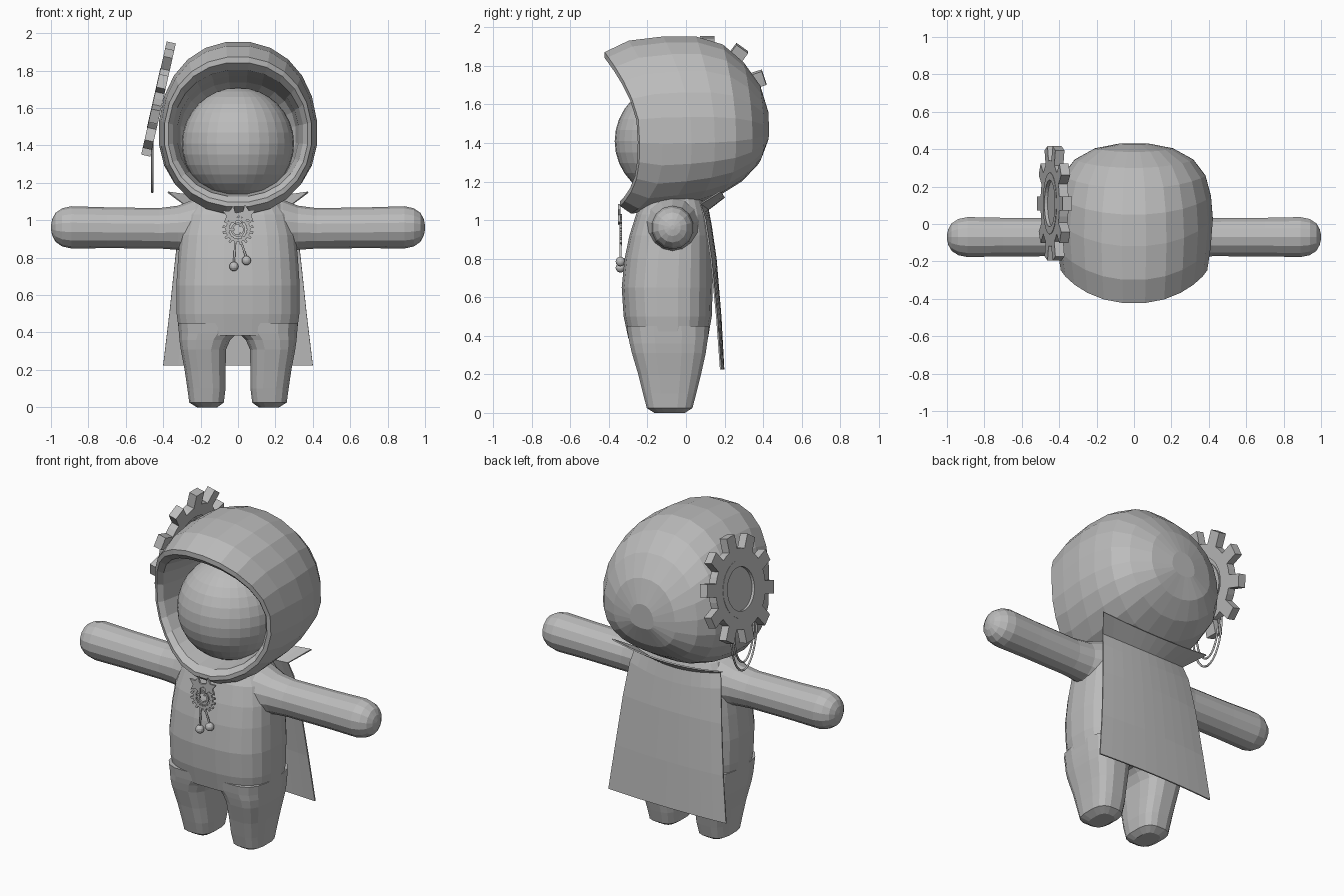
import bpy, bmesh, math
from mathutils import Vector, Matrix

if "Cube" in bpy.data.objects:
    bpy.data.objects.remove(bpy.data.objects["Cube"])

grey = bpy.data.materials.new("plain grey")
grey.diffuse_color = (0.5, 0.5, 0.5, 1)
grey.use_nodes = True
grey.node_tree.nodes["Principled BSDF"].inputs["Base Color"].default_value = grey.diffuse_color


def finish(name, bm, mirror=False, thickness=0.0):
    bmesh.ops.recalc_face_normals(bm, faces=bm.faces)
    me = bpy.data.meshes.new(name)
    bm.to_mesh(me)
    bm.free()
    me.materials.append(grey)
    ob = bpy.data.objects.new(name, me)
    bpy.context.collection.objects.link(ob)
    if mirror:
        ob.modifiers.new("mirror", 'MIRROR')
    if thickness:
        s = ob.modifiers.new("thickness", 'SOLIDIFY')
        s.thickness = thickness
        s.offset = 0
    return ob


def loft(bm, rings):
    """Skin closed rings of points and cap both ends."""
    rows = [[bm.verts.new(p) for p in r] for r in rings]
    n = len(rows[0])
    for a, b in zip(rows, rows[1:]):
        for i in range(n):
            j = (i + 1) % n
            bm.faces.new((a[i], a[j], b[j], b[i]))
    bm.faces.new(rows[0])
    bm.faces.new(rows[-1])


def oval(n, power):
    """Unit superellipse points."""
    out = []
    for i in range(n):
        a = 2 * math.pi * (i + 0.5) / n
        c, s = math.cos(a), math.sin(a)
        out.append((math.copysign(abs(c) ** (2 / power), c),
                    math.copysign(abs(s) ** (2 / power), s)))
    return out


def level(z, x0, x1, y0, y1, n, power):
    return [((x0 + x1) / 2 + u * (x1 - x0) / 2, (y0 + y1) / 2 + v * (y1 - y0) / 2, z)
            for u, v in oval(n, power)]


# Torso
bm = bmesh.new()
loft(bm, [level(z, -w, w, y0, y1, 24, 2.8) for z, w, y0, y1 in (
    (0.385, .315, -.30, .115), (0.5, .33, -.325, .135), (0.65, .332, -.335, .14),
    (0.8, .322, -.32, .14), (0.92, .31, -.295, .135), (1.03, .28, -.26, .115),
    (1.10, .23, -.22, .09), (1.15, .17, -.18, .05))])
finish("torso", bm)

# Legs
bm = bmesh.new()
loft(bm, [level(*s, 16, 3) for s in (
    (0, .11, .22, -.165, -.005), (.025, .075, .262, -.205, .035), (.1, .065, .272, -.225, .055),
    (.2, .065, .287, -.25, .08), (.31, .062, .308, -.283, .105), (.36, .04, .315, -.295, .112),
    (.395, .005, .318, -.302, .118), (.45, .0, .322, -.31, .12))])
finish("legs", bm, mirror=True)

# Arms
bm = bmesh.new()
loft(bm, [[(x, -.07 + r * .97 * u, zc + r * v) for u, v in oval(14, 2)] for x, r, zc in (
    (.12, .18, .965), (.24, .145, .965), (.32, .118, .96), (.42, .108, .957), (.7, .109, .96),
    (.89, .113, .962), (.94, .102, .962), (.975, .078, .962), (.993, .045, .962), (1, .012, .962))])
finish("arms", bm, mirror=True)


# Hood: rings run from inside the face opening, over the rim, to the back
def hood_ring(rx, yt, zt, ym, yb, zb, n=24):
    zm, pts = 1.46, []
    for u, v in oval(n, 2.15):
        if v > 0:
            pts.append((rx * u, ym + (yt - ym) * v ** 1.7, zm + (zt - zm) * v))
        else:
            pts.append((rx * u, ym + (yb - ym) * abs(v) ** 4, zm + (zm - zb) * v))
    return pts


bm = bmesh.new()
loft(bm, [hood_ring(*s) for s in (
    (.20, .20, 1.65, .20, .20, 1.27), (.31, .05, 1.74, .05, .05, 1.16),
    (.325, -.20, 1.775, -.12, -.18, 1.14), (.35, -.38, 1.805, -.225, -.31, 1.125),
    (.375, -.425, 1.845, -.25, -.345, 1.095), (.395, -.425, 1.875, -.24, -.345, 1.07),
    (.413, -.30, 1.935, -.12, -.29, 1.03), (.425, -.12, 1.957, .03, -.14, 1.05),
    (.415, .05, 1.957, .15, .04, 1.08), (.385, .19, 1.915, .26, .17, 1.125),
    (.32, .30, 1.82, .345, .29, 1.20), (.21, .385, 1.70, .405, .375, 1.29),
    (.08, .428, 1.56, .43, .425, 1.41))])
finish("hood", bm)

# Face ball
bm = bmesh.new()
bmesh.ops.create_uvsphere(bm, u_segments=32, v_segments=16, radius=.3,
                          matrix=Matrix.Translation((0, -.07, 1.41)))
finish("face_ball", bm)


# Flat ring with block teeth, lying in XY before placing
def gear(bm, m, r_in, r_out, r_tip, teeth, thick, tooth_frac, seg=40):
    def circle(r, z):
        return [bm.verts.new(m @ Vector((r * math.cos(2 * math.pi * i / seg),
                                         r * math.sin(2 * math.pi * i / seg), z))) for i in range(seg)]
    h = thick / 2
    loops = [circle(r_in, -h), circle(r_out, -h), circle(r_out, h), circle(r_in, h)]
    for a, b in zip(loops, loops[1:] + loops[:1]):
        for i in range(seg):
            j = (i + 1) % seg
            bm.faces.new((a[i], a[j], b[j], b[i]))
    width = 2 * math.pi * r_out / teeth * tooth_frac
    for k in range(teeth):
        rot = Matrix.Rotation(2 * math.pi * (k + .5) / teeth, 4, 'Z')
        size = Matrix.Diagonal((r_tip - r_out + .02, width, thick, 1))
        bmesh.ops.create_cube(bm, size=1, matrix=m @ rot @ Matrix.Translation(
            ((r_tip + r_out - .02) / 2, 0, 0)) @ size)


# Side gear with recessed disc
place = Matrix.Translation((-.425, .11, 1.648)) @ \
    Vector((-.975, 0, .22)).to_track_quat('Z', 'Y').to_matrix().to_4x4()
bm = bmesh.new()
gear(bm, place, .155, .23, .31, 10, .05, .52)
finish("side_gear", bm)
bm = bmesh.new()
gear(bm, place @ Matrix.Translation((0, 0, .012)), .125, .165, .165, 1, .03, .02)
bmesh.ops.create_cone(bm, cap_ends=True, segments=40, radius1=.127, radius2=.127, depth=.02,
                      matrix=place)
finish("gear_disc", bm)


# Thin round tube along points
def tube(name, pts, r):
    cu = bpy.data.curves.new(name, 'CURVE')
    cu.dimensions = '3D'
    cu.bevel_depth = r
    cu.bevel_resolution = 1
    sp = cu.splines.new('POLY')
    sp.points.add(len(pts) - 1)
    for p, q in zip(sp.points, pts):
        p.co = (*q, 1)
    cu.materials.append(grey)
    bpy.context.collection.objects.link(bpy.data.objects.new(name, cu))


# Loops hanging under the side gear
for name, half, depth in (("outer_loop", .125, .26), ("inner_loop", .095, .21)):
    tube(name, [(-.458, .09 + half * math.cos(math.pi * i / 16),
                 1.41 - depth * math.sin(math.pi * i / 16)) for i in range(17)], .006)

# Cape with flared collar
bm = bmesh.new()
rows = []
for z, w, y, bow in ((.225, .40, .195, .015), (.5, .367, .18, .02), (.8, .335, .155, .025),
                     (1.0, .31, .13, .03), (1.085, .29, .115, .04), (1.15, .375, .20, .02)):
    rows.append([bm.verts.new((w * t, y - bow * t * t, z - (0 if z < 1 else .03 * (1 - t * t))))
                 for t in [i / 5 - 1 for i in range(11)]])
for a, b in zip(rows, rows[1:]):
    for i in range(10):
        bm.faces.new((a[i], a[i + 1], b[i + 1], b[i]))
finish("cape", bm, thickness=.008)

# Chest pendant: small gear, inner ring, two stars, two hanging beads
upright = Matrix.Rotation(math.pi / 2, 4, 'X')
bm = bmesh.new()
gear(bm, Matrix.Translation((0, -.338, .95)) @ upright, .05, .066, .083, 16, .012, .5, 32)
gear(bm, Matrix.Translation((0, -.338, .95)) @ upright, .027, .038, .054, 3, .01, .12, 20)
finish("pendant_gear", bm)

bm = bmesh.new()
for x, z, turn in ((-.035, 1.025, .2), (.045, 1.03, -.15)):
    ring = [(r * math.sin(turn + math.pi * i / 5), r * math.cos(turn + math.pi * i / 5))
            for i, r in enumerate([.055, .026] * 5)]
    loft(bm, [[(x + u, y, z + v) for u, v in ring] for y in (-.352, -.34)])
finish("pendant_stars", bm)

bm = bmesh.new()
for x, z in ((-.022, .753), (.045, .785)):
    bmesh.ops.create_uvsphere(bm, u_segments=14, v_segments=8, radius=.025,
                              matrix=Matrix.Translation((x, -.34, z)))
finish("pendant_beads", bm)
tube("left_chain", [(-.015, -.34, .88), (-.022, -.34, .77)], .006)
tube("right_chain", [(.018, -.34, .88), (.045, -.34, .80)], .006)
